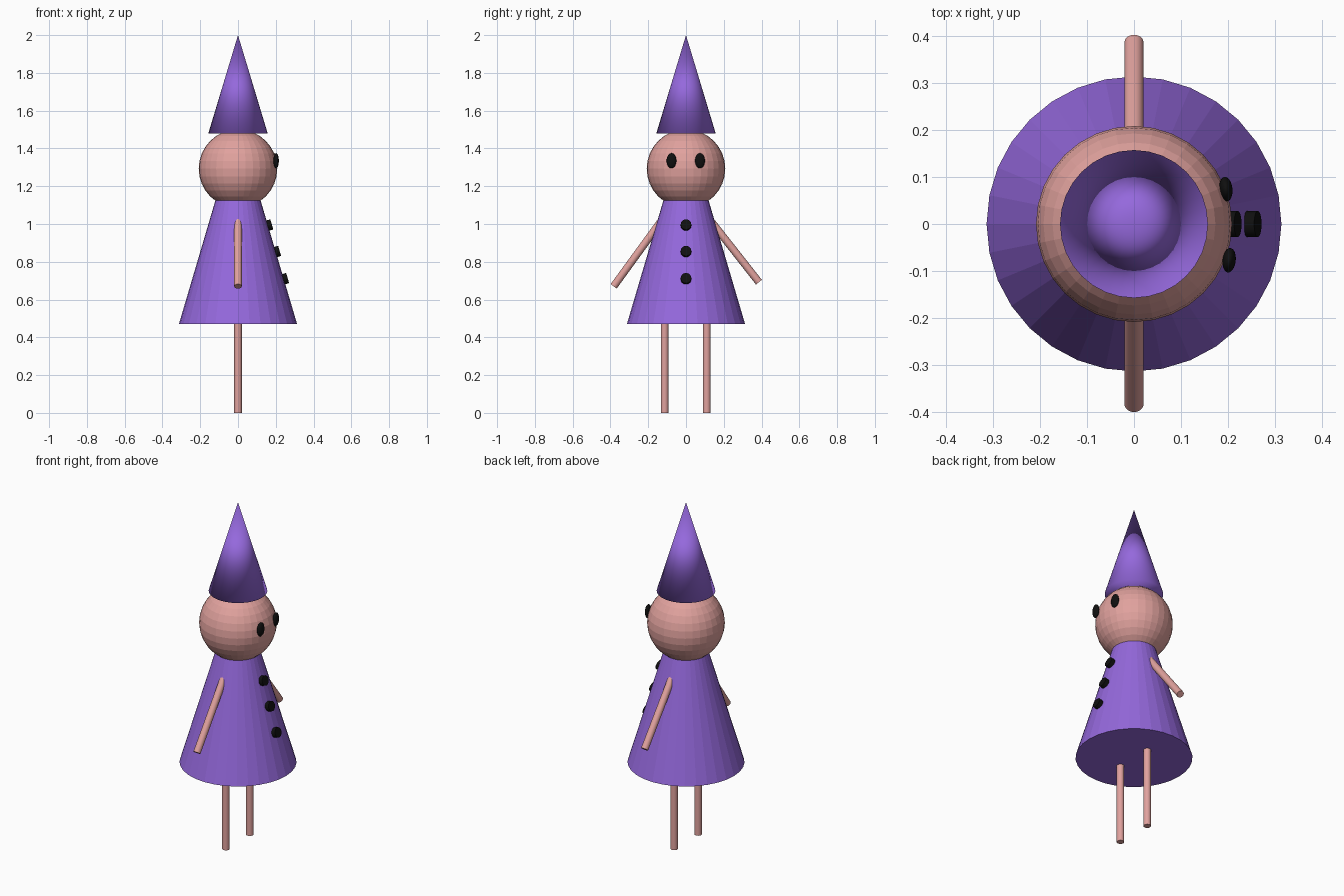
import bpy
from math import atan2
from mathutils import Vector

if "Cube" in bpy.data.objects:
    bpy.data.objects.remove(bpy.data.objects["Cube"])


def material(name, rgb):
    m = bpy.data.materials.new(name)
    m.diffuse_color = (*rgb, 1)
    m.use_nodes = True
    m.node_tree.nodes["Principled BSDF"].inputs["Base Color"].default_value = m.diffuse_color
    return m


PURPLE = material("purple", (0.30, 0.14, 0.72))
SKIN = material("skin", (0.75, 0.36, 0.34))
BLACK = material("black", (0.005, 0.005, 0.005))


def finish(name, mat):
    ob = bpy.context.object
    ob.name = name
    ob.data.materials.append(mat)
    return ob


def cone(name, radius, z0, z1):
    bpy.ops.mesh.primitive_cone_add(vertices=32, radius1=radius, radius2=0,
                                    depth=z1 - z0, location=(0, 0, (z0 + z1) / 2))
    return finish(name, PURPLE)


def rod(name, a, b, radius, mat):
    a, b = Vector(a), Vector(b)
    bpy.ops.mesh.primitive_cylinder_add(
        vertices=32, radius=radius, depth=(b - a).length, location=(a + b) / 2,
        rotation=(b - a).to_track_quat('Z', 'Y').to_euler())
    ob = finish(name, mat)
    bpy.ops.object.shade_smooth_by_angle()
    return ob


def ball(name, loc, scale, mat, turn=0):
    bpy.ops.mesh.primitive_uv_sphere_add(segments=32, ring_count=16, radius=1,
                                         location=loc, rotation=(0, 0, turn))
    ob = finish(name, mat)
    ob.scale = scale
    return ob


# Faceted dress and head, smooth pointed hat
DRESS_R, DRESS_Z, DRESS_TOP = 0.313, 0.47, 1.53
cone("dress", DRESS_R, DRESS_Z, DRESS_TOP)
ball("head", (0, 0, 1.293), (0.208,) * 3, SKIN)
cone("hat", 0.157, 1.48, 2.0)
bpy.ops.object.shade_smooth()

# Legs
for side, y in (("left", 0.11), ("right", -0.113)):
    rod(side + "_leg", (0, y, 0), (0, y, 0.56), 0.02, SKIN)

# Arms hanging outwards, hands slightly uneven in height
rod("left_arm", (0, 0.386, 0.692), (0, 0.11, 1.043), 0.02, SKIN)
rod("right_arm", (0, -0.383, 0.67), (0, -0.11, 1.045), 0.02, SKIN)

# Oval eyes on the +x side of the head
for side, x, y in (("left", 0.195, 0.074), ("right", 0.202, -0.077)):
    eye = ball(side + "_eye", (x, y, 1.335), (0.014, 0.026, 0.04), BLACK,
               atan2(y, x) * 0.3)
    bpy.ops.object.shade_smooth()

# Buttons set square to the sloping dress
slope = DRESS_R / (DRESS_TOP - DRESS_Z)
normal = Vector((1, 0, slope)).normalized()
for i, z in enumerate((0.992, 0.852, 0.708)):
    p = Vector(((DRESS_TOP - z) * slope, 0, z))
    rod(f"button_{i + 1}", p - normal * 0.012, p + normal * 0.021, 0.028, BLACK)
